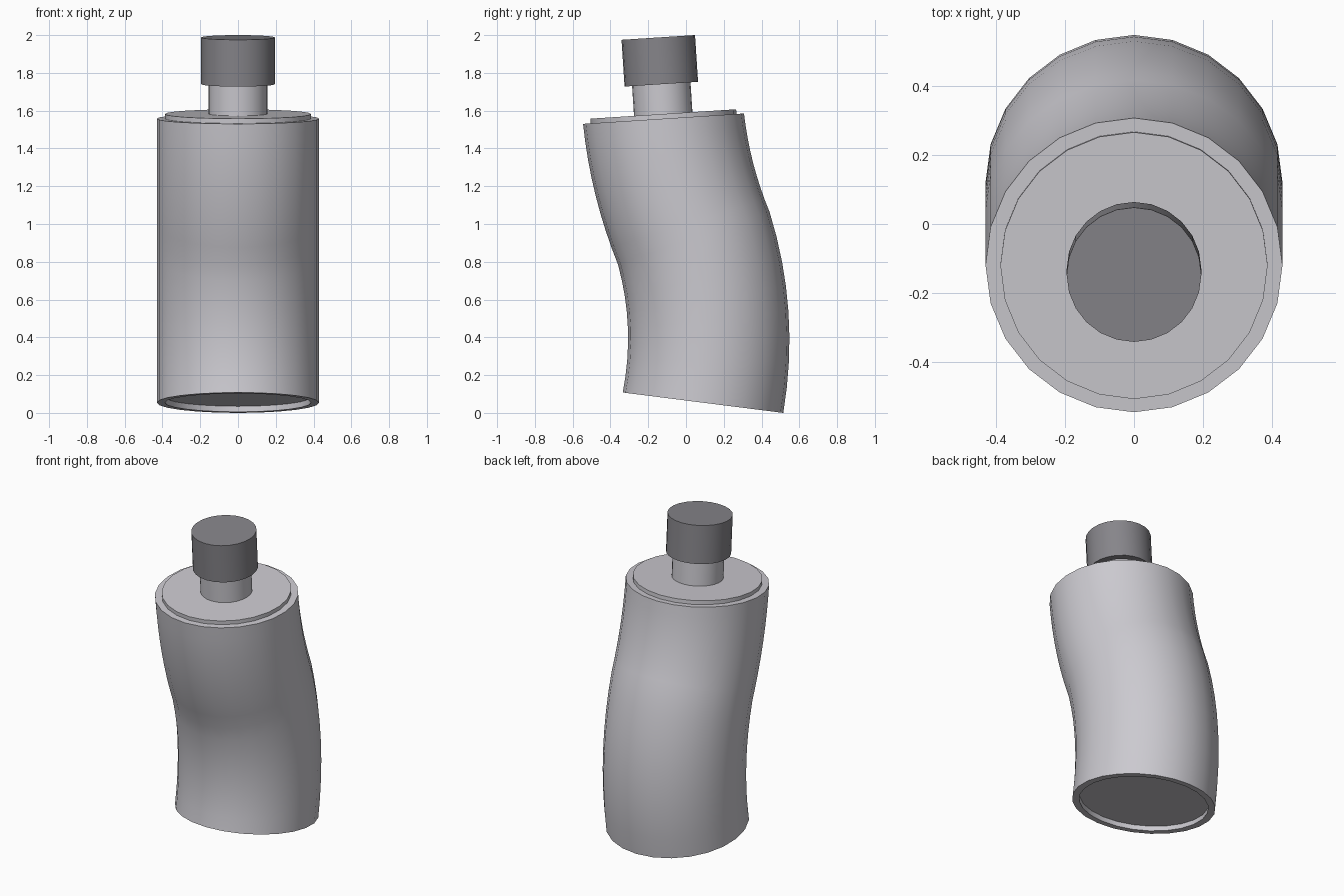
import bpy, bmesh, math
from mathutils import Vector

cube = bpy.data.objects.get("Cube")
if cube:
    bpy.data.objects.remove(cube, do_unlink=True)

SIDES = 24


def material(name, rgb):
    m = bpy.data.materials.new(name)
    m.use_nodes = True
    m.diffuse_color = (*rgb, 1)
    m.node_tree.nodes["Principled BSDF"].inputs["Base Color"].default_value = (*rgb, 1)
    return m


light = material("light grey", (0.60, 0.59, 0.63))
dark = material("dark grey", (0.24, 0.235, 0.255))


def loft(name, rings, mat, closed=False):
    """Skin rings given as (centre, tilt about x, half depth, half width)."""
    bm = bmesh.new()
    loops = []
    for centre, tilt, depth, width in rings:
        along = Vector((0, math.cos(tilt), math.sin(tilt)))
        loop = []
        for i in range(SIDES):
            a = math.tau * i / SIDES
            loop.append(bm.verts.new(centre + Vector((width * math.cos(a), 0, 0))
                                     + along * depth * math.sin(a)))
        loops.append(loop)
    pairs = list(zip(loops, loops[1:]))
    if closed:
        pairs.append((loops[-1], loops[0]))
    for lo, hi in pairs:
        for i in range(SIDES):
            j = (i + 1) % SIDES
            bm.faces.new((lo[i], lo[j], hi[j], hi[i]))
    if not closed:
        bm.faces.new(loops[0][::-1])
        bm.faces.new(loops[-1])
    bmesh.ops.recalc_face_normals(bm, faces=bm.faces)
    mesh = bpy.data.meshes.new(name)
    bm.to_mesh(mesh)
    bm.free()
    mesh.materials.append(mat)
    obj = bpy.data.objects.new(name, mesh)
    bpy.context.collection.objects.link(obj)
    bpy.ops.object.select_all(action="DESELECT")
    obj.select_set(True)
    bpy.context.view_layer.objects.active = obj
    bpy.ops.object.shade_smooth_by_angle(angle=math.radians(30))
    return obj


def bow(p, q, sag, t):
    """Point on a shallow arc from p to q, bulging toward +y by sag."""
    d = (q - p).normalized()
    return p.lerp(q, t) + Vector((0, d.z, -d.y)) * sag * 4 * t * (1 - t)


# Front and back edges of the S-bent tube: bottom, bend, top
front = [Vector((0, -0.335, 0.108)), Vector((0, -0.36, 0.785)), Vector((0, -0.545, 1.53))]
back = [Vector((0, 0.515, 0.0)), Vector((0, 0.442, 1.065)), Vector((0, 0.307, 1.585))]
sags = [(0.040, 0.064), (-0.027, -0.019)]
STEPS = 8

outer = []
for k, (sf, sb) in enumerate(sags):
    for s in range(0 if k == 0 else 1, STEPS + 1):
        f = bow(front[k], front[k + 1], sf, s / STEPS)
        b = bow(back[k], back[k + 1], sb, s / STEPS)
        d = b - f
        outer.append(((f + b) / 2, math.atan2(d.z, d.y), d.length / 2, 0.43))

# Sleeve: outer wall plus a thin inner wall
R_IN = 0.387
inner = [(c, t, R_IN, R_IN) for c, t, _, _ in outer]
loft("outer_sleeve", outer + inner[::-1], light, closed=True)


def up(ring, h):
    """Slide a ring centre along its own axis."""
    return ring[0] + Vector((0, -math.sin(ring[1]), math.cos(ring[1]))) * h


def disc(name, ring, lo, hi, r, mat):
    return loft(name, [(up(ring, h), ring[1], r, r) for h in (lo, hi)], mat)


# Recessed base and raised lid
disc("base_plate", outer[0], 0.03, 0.06, R_IN, light)
top = outer[-1]
disc("top_plate", top, -0.03, 0.025, R_IN, light)

# Neck and cap on the tilted top axis
disc("neck", top, 0.02, 0.20, 0.155, light)
disc("cap", top, 0.183, 0.431, 0.195, dark)
